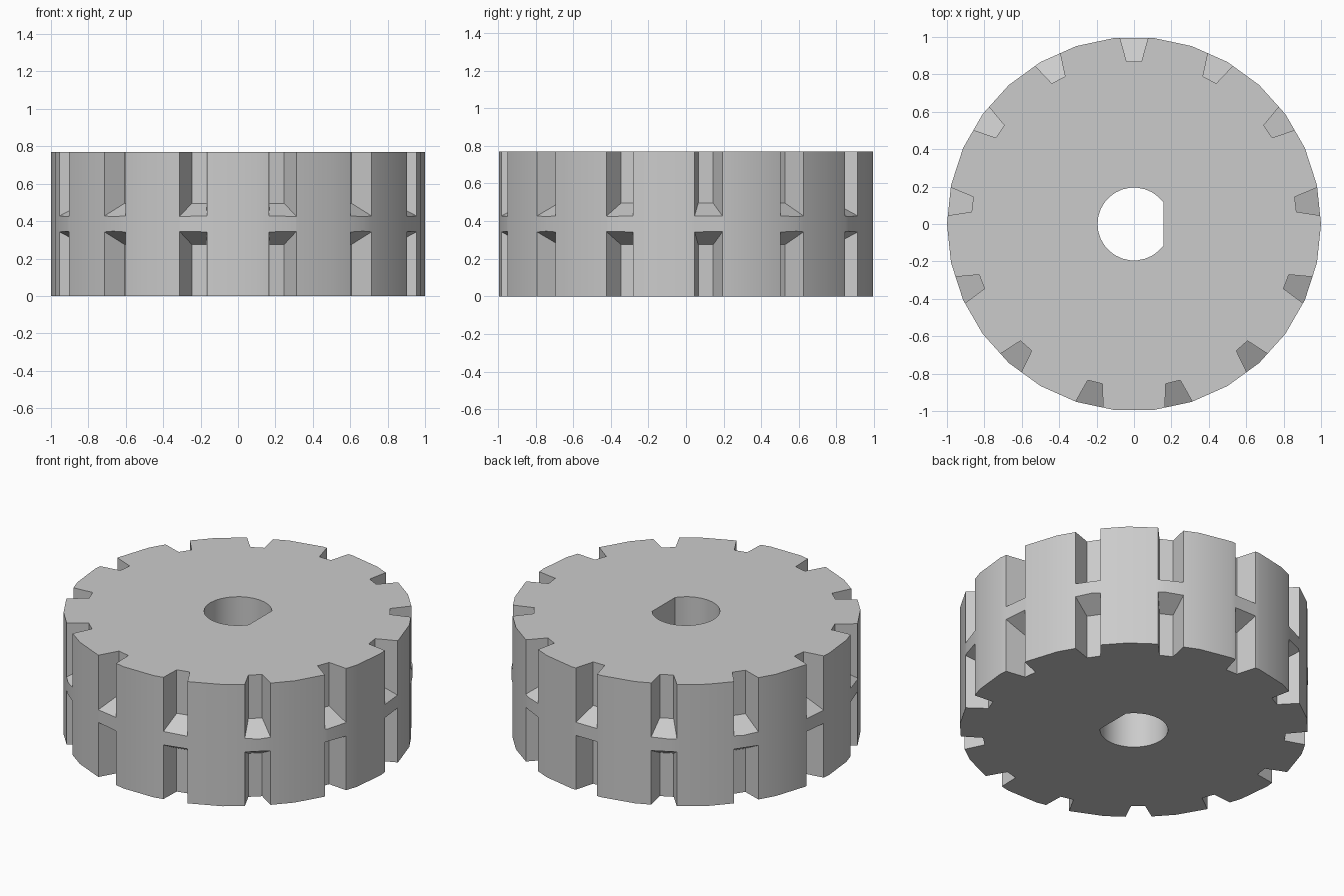
import bpy, bmesh
from math import sin, cos, pi, radians, acos
from mathutils import Matrix

HEIGHT, MID = 0.77, 0.385
NOTCHES, SIDES = 13, 30

cube = bpy.data.objects.get("Cube")
if cube:
    bpy.data.objects.remove(cube, do_unlink=True)

grey = bpy.data.materials.new("plain grey")
grey.use_nodes = True
COLOUR = (0.6, 0.6, 0.6, 1)
grey.diffuse_color = COLOUR
grey.node_tree.nodes["Principled BSDF"].inputs["Base Color"].default_value = COLOUR


def make_object(name, bm):
    bmesh.ops.recalc_face_normals(bm, faces=bm.faces)
    mesh = bpy.data.meshes.new(name)
    bm.to_mesh(mesh)
    bm.free()
    mesh.materials.append(grey)
    obj = bpy.data.objects.new(name, mesh)
    bpy.context.collection.objects.link(obj)
    return obj


def bridge(bm, lower, upper):
    """Closed solid between two matching loops of points."""
    a = [bm.verts.new(p) for p in lower]
    b = [bm.verts.new(p) for p in upper]
    bm.faces.new(a[::-1])
    bm.faces.new(b)
    for i in range(len(a)):
        j = (i + 1) % len(a)
        bm.faces.new((a[i], a[j], b[j], b[i]))
    return a + b


def prism(bm, outline, z0, z1):
    bridge(bm, [(x, y, z0) for x, y in outline], [(x, y, z1) for x, y in outline])


# Wheel body
bm = bmesh.new()
prism(bm, [(cos(2 * pi * i / SIDES), sin(2 * pi * i / SIDES)) for i in range(SIDES)], 0, HEIGHT)
wheel = make_object("notched_wheel", bm)

# D-shaped axle hole
bm = bmesh.new()
radius, flat = 0.195, 0.157
start = acos(flat / radius)
steps = 24
arc = [start + (2 * pi - 2 * start) * i / steps for i in range(steps + 1)]
prism(bm, [(radius * cos(a), radius * sin(a)) for a in arc], -0.1, HEIGHT + 0.1)
hole = make_object("axle_hole_cutter", bm)

# Tapered rim notches with sloped floors, above and below the middle band
bm = bmesh.new()
R_IN, R_OUT = 0.87, 1.03
W_IN, W_OUT = 0.04, 0.085
outline = [(-W_IN, R_IN), (W_IN, R_IN), (W_OUT, R_OUT), (-W_OUT, R_OUT)]
for k in range(NOTCHES):
    turn = Matrix.Rotation(2 * pi * k / NOTCHES, 4, "Z")
    for side in (1, -1):
        floor = [(x, y, MID + side * (0.11 if y == R_IN else 0.022)) for x, y in outline]
        end = [(x, y, MID + side * 0.5) for x, y in outline]
        verts = bridge(bm, floor, end)
        bmesh.ops.transform(bm, matrix=turn, verts=verts)
notches = make_object("notch_cutter", bm)

# Cut the body, then drop the cutters
bpy.ops.object.select_all(action="DESELECT")
bpy.context.view_layer.objects.active = wheel
wheel.select_set(True)
for cutter in (hole, notches):
    mod = wheel.modifiers.new("cut", "BOOLEAN")
    mod.operation = "DIFFERENCE"
    mod.solver = "EXACT"
    mod.object = cutter
    bpy.ops.object.modifier_apply(modifier=mod.name)
    bpy.data.objects.remove(cutter, do_unlink=True)

bpy.ops.object.shade_smooth_by_angle(angle=radians(25))
